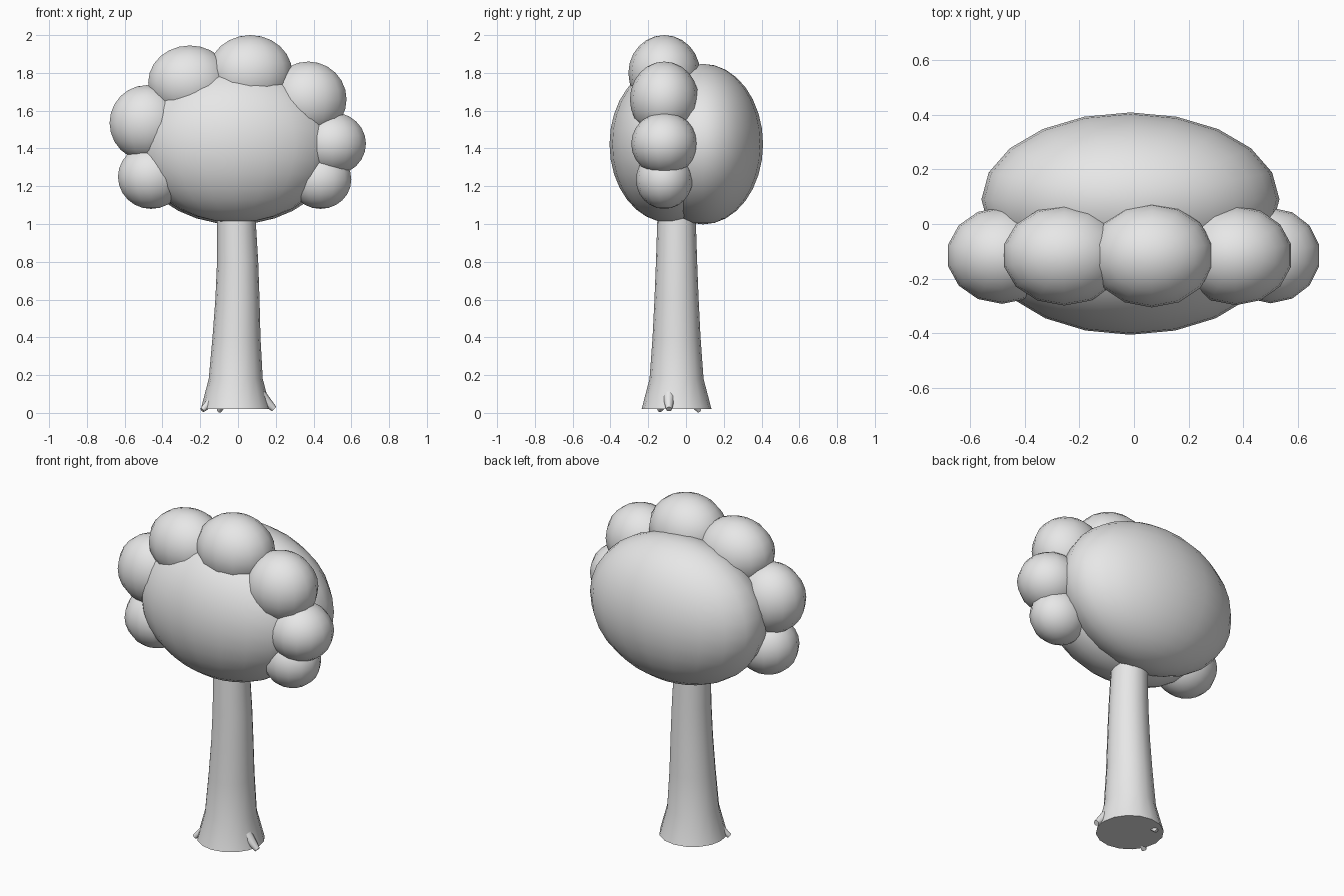
import bpy, bmesh, math
from mathutils import Vector, Matrix

if "Cube" in bpy.data.objects:
    bpy.data.objects.remove(bpy.data.objects["Cube"])

grey = bpy.data.materials.new("light_grey")
grey.diffuse_color = (0.8, 0.8, 0.8, 1)
grey.use_nodes = True
grey.node_tree.nodes["Principled BSDF"].inputs["Base Color"].default_value = grey.diffuse_color


def finish(name, bm, angle=60):
    bmesh.ops.recalc_face_normals(bm, faces=bm.faces)
    me = bpy.data.meshes.new(name)
    bm.to_mesh(me)
    bm.free()
    ob = bpy.data.objects.new(name, me)
    bpy.context.collection.objects.link(ob)
    me.materials.append(grey)
    bpy.ops.object.select_all(action='DESELECT')
    ob.select_set(True)
    bpy.context.view_layer.objects.active = ob
    bpy.ops.object.shade_smooth_by_angle(angle=math.radians(angle))
    return ob


def ellipsoid(name, centre, radii, segs, rings):
    bm = bmesh.new()
    mat = Matrix.Translation(centre) @ Matrix.Diagonal((*radii, 1))
    bmesh.ops.create_uvsphere(bm, u_segments=segs, v_segments=rings, radius=1, matrix=mat)
    return finish(name, bm)


# crown: two overlapping flattened balls
ellipsoid("crown_back", (-0.013, 0.09, 1.423), (0.545, 0.318, 0.425), 20, 16)
ellipsoid("crown_front", (-0.013, -0.09, 1.423), (0.53, 0.315, 0.415), 20, 16)

# ring of leaf puffs around the crown: x, z, rx, ry, rz
puffs = [
    (-0.46, 1.25, 0.18, 0.165, 0.17),
    (-0.483, 1.535, 0.202, 0.177, 0.2),
    (-0.255, 1.75, 0.226, 0.183, 0.195),
    (0.065, 1.80, 0.228, 0.19, 0.2),
    (0.372, 1.66, 0.208, 0.182, 0.2),
    (0.50, 1.425, 0.182, 0.175, 0.167),
    (0.437, 1.235, 0.167, 0.15, 0.155),
]
for i, (x, z, rx, ry, rz) in enumerate(puffs):
    ellipsoid(f"leaf_puff_{i + 1}", (x, -0.115, z), (rx, ry, rz), 14, 12)

# trunk: stacked rings flaring to the ground: z, centre x, radius
bm = bmesh.new()
sections = [(0.02, -0.012, 0.185), (0.18, -0.012, 0.143), (0.40, -0.008, 0.127),
            (0.60, -0.003, 0.117), (0.80, -0.002, 0.109), (1.08, -0.01, 0.1)]
N = 16
loops = []
for z, cx, r in sections:
    loops.append([bm.verts.new((cx + r * math.cos(math.tau * k / N),
                                -0.05 + r * math.sin(math.tau * k / N), z)) for k in range(N)])
for a, b in zip(loops, loops[1:]):
    for k in range(N):
        bm.faces.new((a[k], a[(k + 1) % N], b[(k + 1) % N], b[k]))
bm.faces.new(loops[0])
bm.faces.new(loops[-1])
finish("trunk", bm)


# small roots: tapered stubs poking out at the base
def root(name, start, end, r0, r1):
    a, b = Vector(start), Vector(end)
    d = b - a
    bm = bmesh.new()
    mat = Matrix.Translation((a + b) / 2) @ d.to_track_quat('Z', 'Y').to_matrix().to_4x4()
    bmesh.ops.create_cone(bm, cap_ends=True, segments=8, radius1=r0, radius2=r1,
                          depth=d.length, matrix=mat)
    finish(name, bm)


root("root_right", (0.12, -0.09, 0.09), (0.192, -0.09, 0.02), 0.034, 0.016)
root("root_left", (-0.13, -0.11, 0.07), (-0.19, -0.14, 0.015), 0.03, 0.014)
root("root_back", (-0.08, 0.04, 0.05), (-0.1, 0.07, 0.009), 0.022, 0.012)
